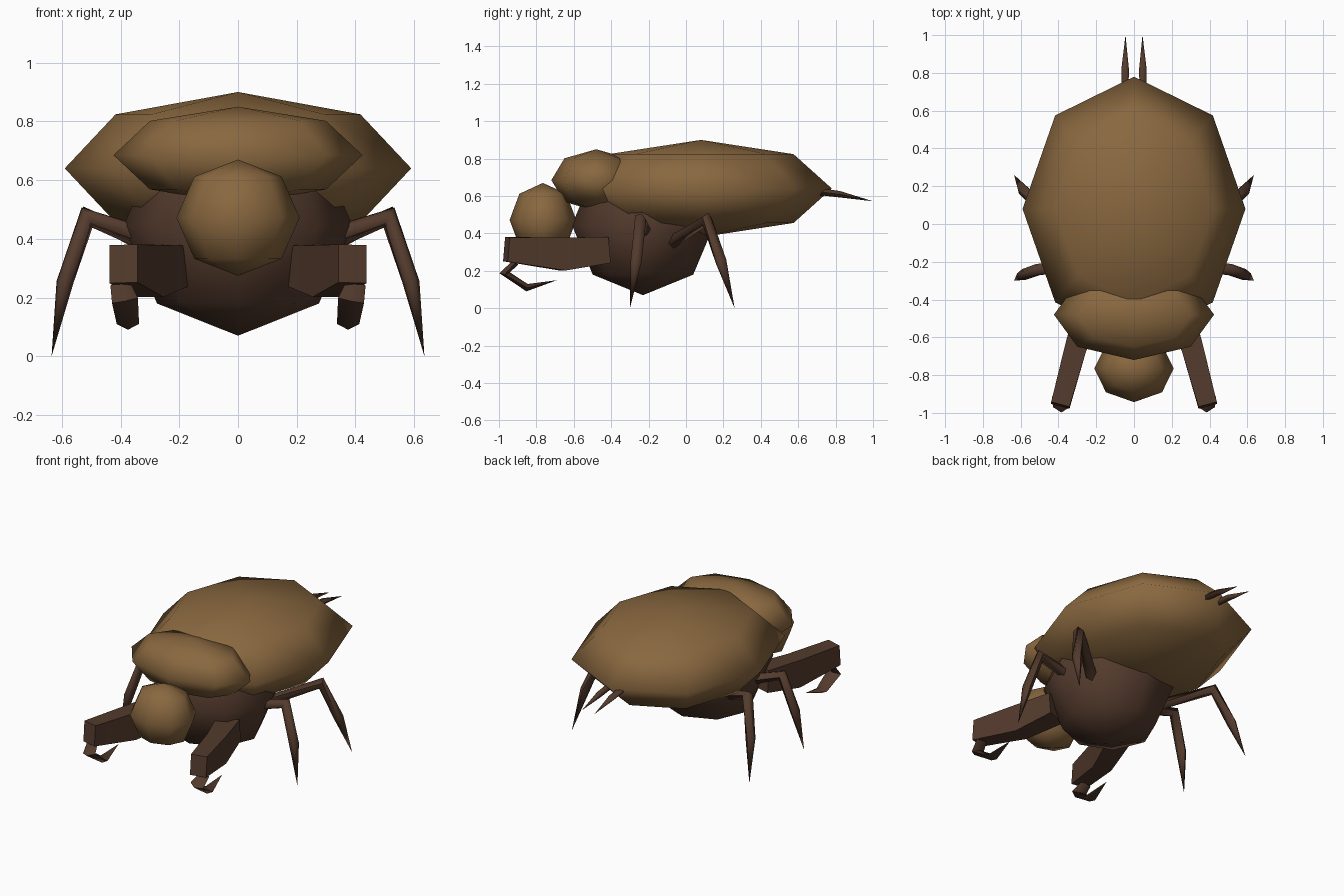
import bpy, bmesh, math
from mathutils import Vector

if "Cube" in bpy.data.objects:
    bpy.data.objects.remove(bpy.data.objects["Cube"])


def material(name, rgb):
    m = bpy.data.materials.new(name)
    m.diffuse_color = (*rgb, 1)
    m.use_nodes = True
    m.node_tree.nodes["Principled BSDF"].inputs["Base Color"].default_value = m.diffuse_color
    return m


SHELL = material("shell brown", (0.25, 0.137, 0.05))
DARK = material("dark brown", (0.088, 0.043, 0.026))


def add_object(name, bm, mat, angle):
    bmesh.ops.recalc_face_normals(bm, faces=bm.faces[:])
    me = bpy.data.meshes.new(name)
    bm.to_mesh(me)
    bm.free()
    me.materials.append(mat)
    ob = bpy.data.objects.new(name, me)
    bpy.context.collection.objects.link(ob)
    bpy.ops.object.select_all(action='DESELECT')
    ob.select_set(True)
    bpy.context.view_layer.objects.active = ob
    bpy.ops.object.shade_smooth_by_angle(angle=math.radians(angle))
    return ob


def ellipsoid(name, centre, radii, mat):
    """Low-poly rounded body part with its poles up and down."""
    bm = bmesh.new()
    bmesh.ops.create_uvsphere(bm, u_segments=8, v_segments=4, radius=1)
    for v in bm.verts:
        v.co = Vector(c + r * p for c, r, p in zip(centre, radii, v.co))
    return add_object(name, bm, mat, 100)


def limb(name, path, sizes, ref, sides=5, turn=0.0):
    """Tube along path with (width, height) half sizes, mirrored in x.
    A size of (0, 0) closes the tube in a point."""
    pts = [Vector(p) for p in path]
    bm = bmesh.new()
    rings = []
    for i, (p, (w, h)) in enumerate(zip(pts, sizes)):
        if w == 0:
            rings.append([bm.verts.new(p)])
            continue
        t = Vector()
        if i > 0:
            t += (p - pts[i - 1]).normalized()
        if i < len(pts) - 1:
            t += (pts[i + 1] - p).normalized()
        t.normalize()
        u = Vector(ref)
        u = (u - t * u.dot(t)).normalized()
        v = t.cross(u)
        angles = [turn + math.tau * k / sides for k in range(sides)]
        rings.append([bm.verts.new(p + u * w * math.cos(a) + v * h * math.sin(a))
                      for a in angles])
    for a, b in zip(rings, rings[1:]):
        for k in range(sides):
            n = (k + 1) % sides
            if len(b) == 1:
                bm.faces.new((a[k], a[n], b[0]))
            else:
                bm.faces.new((a[k], a[n], b[n], b[k]))
    for ring in (rings[0], rings[-1]):
        if len(ring) > 1:
            bm.faces.new(ring)
    ob = add_object(name, bm, DARK, 75)
    ob.modifiers.new("mirror", 'MIRROR')
    return ob


# Rounded body parts
ellipsoid("wing_case", (0, 0.08, 0.64), (0.59, 0.70, 0.26), SHELL)
ellipsoid("neck_shield", (0, -0.48, 0.685), (0.424, 0.24, 0.165), SHELL)
ellipsoid("head", (0, -0.765, 0.472), (0.21, 0.178, 0.198), SHELL)
ellipsoid("thorax", (0, -0.23, 0.445), (0.39, 0.38, 0.375), DARK)

# Thick digging forelegs, square in section
R = math.sqrt(2)
limb("foreleg",
     [(0.235, -0.43, 0.31), (0.31, -0.66, 0.29), (0.39, -0.96, 0.315)],
     [(0.07 * R, 0.07 * R), (0.058 * R, 0.088 * R), (0.05 * R, 0.065 * R)],
     (1, 0, 0), 4, math.pi / 4)

# Hooked front feet
limb("front_foot",
     [(0.40, -0.91, 0.245), (0.385, -0.97, 0.19), (0.375, -0.85, 0.11), (0.37, -0.69, 0.15)],
     [(0.035, 0.018), (0.045, 0.028), (0.038, 0.02), (0, 0)],
     (1, 0, 0), 4)

# Walking legs: thigh, knee, pointed shin
leg_sizes = [(0.036, 0.036), (0.033, 0.038), (0.032, 0.03), (0, 0)]
limb("middle_leg",
     [(0.25, -0.21, 0.385), (0.515, -0.245, 0.475), (0.59, -0.27, 0.25), (0.635, -0.30, 0)],
     leg_sizes, (0, 1, 0))
limb("rear_leg",
     [(0.25, -0.08, 0.35), (0.515, 0.11, 0.475), (0.59, 0.185, 0.25), (0.635, 0.26, 0)],
     leg_sizes, (0, 1, 0))

# Pair of tail spikes
limb("tail_spike",
     [(0.045, 0.70, 0.625), (0.045, 0.82, 0.61), (0.045, 1.0, 0.572)],
     [(0.02, 0.02), (0.022, 0.018), (0, 0)], (1, 0, 0))
